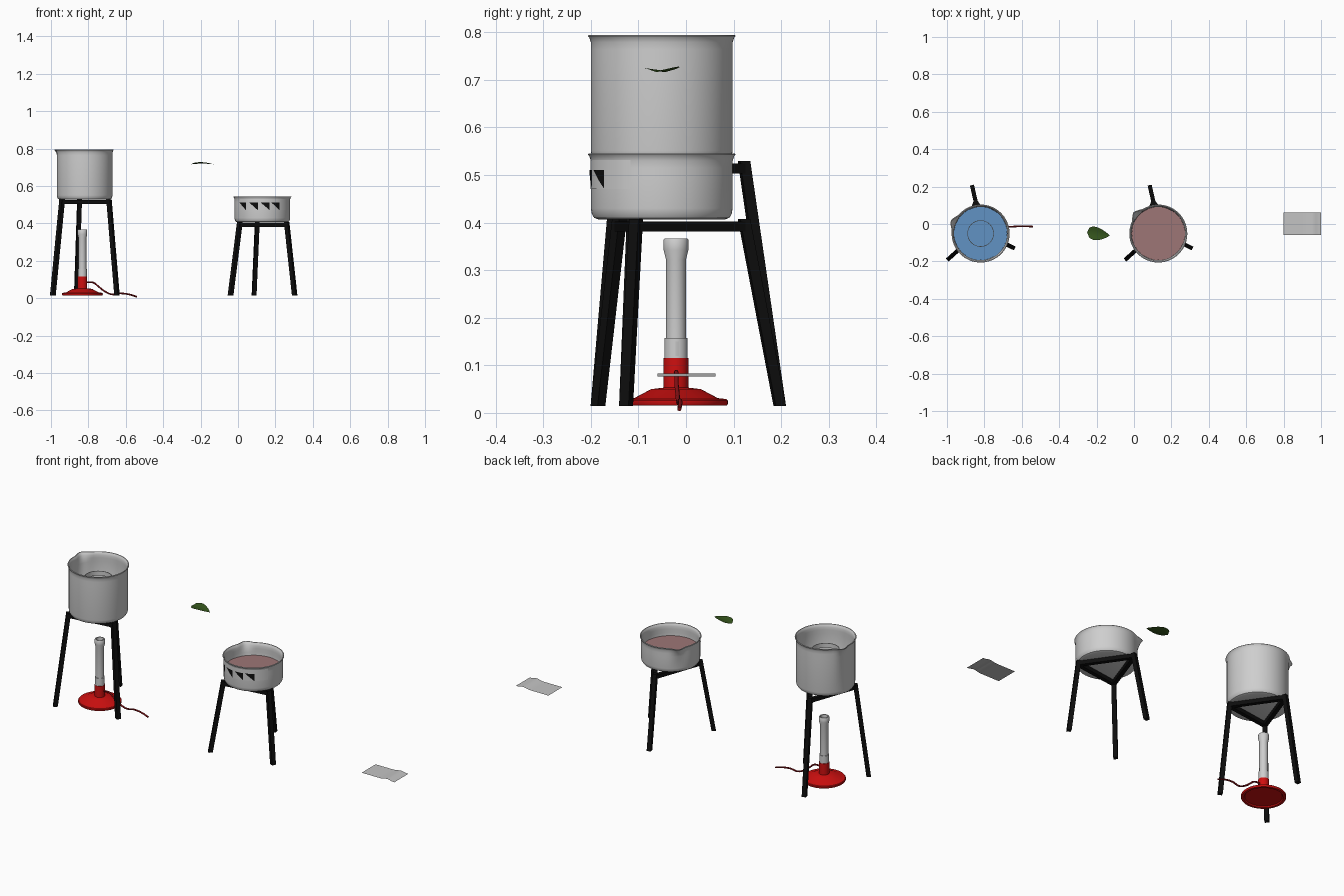
import bpy, bmesh, math
from mathutils import Vector

if "Cube" in bpy.data.objects:
    bpy.data.objects.remove(bpy.data.objects["Cube"])

def material(name, *rgb):
    m = bpy.data.materials.new(name)
    m.diffuse_color = (*rgb, 1)
    m.use_nodes = True
    m.node_tree.nodes["Principled BSDF"].inputs["Base Color"].default_value = m.diffuse_color
    return m

GREY = material("pale grey", 0.62, 0.62, 0.62)
PAPER = material("sheet grey", 0.55, 0.55, 0.55)
BLACK = material("iron black", 0.004, 0.004, 0.004)
RED = material("red", 0.62, 0.005, 0.005)
HOSE = material("dark red", 0.22, 0.005, 0.007)
BLUE = material("water blue", 0.12, 0.29, 0.55)
PINK = material("brownish pink", 0.34, 0.18, 0.18)
GREEN = material("leaf green", 0.035, 0.09, 0.012)

def finish(name, bm, mat, smooth=True):
    me = bpy.data.meshes.new(name)
    bm.to_mesh(me)
    bm.free()
    ob = bpy.data.objects.new(name, me)
    bpy.context.collection.objects.link(ob)
    me.materials.append(mat)
    if smooth:
        bpy.ops.object.select_all(action='DESELECT')
        ob.select_set(True)
        bpy.context.view_layer.objects.active = ob
        bpy.ops.object.shade_smooth_by_angle(angle=math.radians(35))
    return ob

def lathe(name, profile, centre, mat, n=48, shape=None):
    """Revolve (radius, z) points; shape may return an extra radius."""
    bm = bmesh.new()
    rings = []
    for r, z in profile:
        if r == 0:
            rings.append([bm.verts.new((*centre, z))] * n)
            continue
        ring = []
        for i in range(n):
            a = 2 * math.pi * i / n
            q = r + (shape(a, z) if shape else 0)
            ring.append(bm.verts.new((centre[0] + q * math.cos(a), centre[1] + q * math.sin(a), z)))
        rings.append(ring)
    for lo, hi in zip(rings, rings[1:]):
        for i in range(n):
            j = (i + 1) % n
            bm.faces.new(list(dict.fromkeys((lo[i], lo[j], hi[j], hi[i]))))
    return finish(name, bm, mat)

def bar(bm, a, b, w):
    """Square bar between two points, with level ends."""
    a, b = Vector(a), Vector(b)
    d = b - a
    flat = Vector((d.x, d.y, 0)).normalized()
    side = Vector((-flat.y, flat.x, 0)) * w / 2
    upright = abs(d.z) > 0.1
    up = flat * w / 2 if upright else Vector((0, 0, w / 2))
    ends = [[bm.verts.new(p + side * s + up * t) for s, t in ((-1, -1), (1, -1), (1, 1), (-1, 1))]
            for p in (a, b)]
    for i in range(4):
        j = (i + 1) % 4
        bm.faces.new((ends[0][i], ends[0][j], ends[1][j], ends[1][i]))
    bm.faces.new(ends[0][::-1])
    bm.faces.new(ends[1])

def stand(name, x, top):
    """Three splayed legs with a triangular frame on top."""
    feet = [(-0.04, -0.185), (0.303, -0.126), (0.086, 0.197)]
    heads = [(0.01, -0.14), (0.26, -0.105), (0.103, 0.122)]
    bm = bmesh.new()
    for i in range(3):
        f, h, k = feet[i], heads[i], heads[(i + 1) % 3]
        bar(bm, (f[0] + x, f[1], 0.015), (h[0] + x, h[1], top + 0.004), 0.022)
        bar(bm, (h[0] + x, h[1], top - 0.011), (k[0] + x, k[1], top - 0.011), 0.021)
    bmesh.ops.recalc_face_normals(bm, faces=bm.faces)
    finish(name, bm, BLACK, False)

def pot(name, centre, base, top, spout):
    """Thin-walled pot with rounded base, flared rim and pouring lip."""
    def lip(a, z):
        d = abs((a - spout + math.pi) % (2 * math.pi) - math.pi)
        return 0.022 * max(0, 1 - d / 0.28) * max(0, 1 - (top - z) / 0.05)
    profile = [(0, base), (0.132, base), (0.142, base + 0.004), (0.147, base + 0.012), (0.149, base + 0.024),
               (0.149, top - 0.05), (0.149, top - 0.03), (0.149, top - 0.015), (0.152, top - 0.006),
               (0.155, top - 0.002), (0.154, top), (0.150, top), (0.146, top - 0.006), (0.143, top - 0.015),
               (0.143, top - 0.03), (0.143, top - 0.05), (0.143, base + 0.02), (0.134, base + 0.007),
               (0, base + 0.007)]
    lathe(name, profile, centre, GREY, 72, lip)

def wrap(name, centre, r, spans, z0, z1, mat, triangle):
    """Thin plates bent round a pot; triangles have a sloping lower edge."""
    bm = bmesh.new()
    for a0, a1 in spans:
        n = max(4, int((a1 - a0) / 4))
        cols = []
        for i in range(n + 1):
            t = i / n
            a = math.radians(a0 + (a1 - a0) * t)
            low = z1 - max(t, 0.02) * (z1 - z0) if triangle else z0
            x, y = centre[0] + r * math.cos(a), centre[1] + r * math.sin(a)
            cols.append((bm.verts.new((x, y, low)), bm.verts.new((x, y, z1))))
        for p, q in zip(cols, cols[1:]):
            bm.faces.new((p[0], q[0], q[1], p[1]))
    finish(name, bm, mat)

# Stands and pots
LARGE, SMALL = (-0.82, -0.051), (0.13, -0.051)
stand("tall_stand", -0.95, 0.525)
stand("short_stand", 0, 0.403)
pot("large_pot", LARGE, 0.527, 0.794, math.radians(157))
pot("small_pot", SMALL, 0.406, 0.545, math.radians(139))

# Liquids and the ring rising above the water
lathe("water", [(0.1425, 0.645), (0, 0.645)], LARGE, BLUE)
lathe("water_ring", [(0.071, 0.70), (0.071, 0.725), (0.068, 0.725), (0.068, 0.70)], LARGE, GREY)
lathe("pink_liquid", [(0.1425, 0.478), (0, 0.478)], SMALL, PINK)

# Patterned band on the small pot
wrap("band_plate", SMALL, 0.1502, [(217, 334)], 0.471, 0.531, GREY, False)
wrap("band_triangles", SMALL, 0.1515, [(217, 235), (243, 261), (267, 285), (289, 307)],
     0.471, 0.511, BLACK, True)

# Burner
BURNER = (-0.832, -0.021)
lathe("burner_base", [(0, 0.022), (0.09, 0.022), (0.095, 0.016), (0.107, 0.016), (0.109, 0.019), (0.109, 0.026),
                      (0.106, 0.029), (0.088, 0.031), (0.052, 0.05), (0.026, 0.053), (0.026, 0.115),
                      (0, 0.115)], BURNER, RED)
lathe("burner_collar", [(0.0245, 0.115), (0.0245, 0.157), (0.021, 0.157)], BURNER, GREY, 32)
lathe("burner_tube", [(0.021, 0.15), (0.021, 0.322), (0.026, 0.342), (0.026, 0.364), (0.024, 0.367),
                      (0.019, 0.367), (0.017, 0.33), (0, 0.32)], BURNER, GREY, 32)
wrap("air_slot", BURNER, 0.0248, [(-2, 14)], 0.12, 0.15, PAPER, False)

# Gas hose
curve = bpy.data.curves.new("gas_hose", 'CURVE')
curve.dimensions = '3D'
curve.bevel_depth = 0.0045
curve.bevel_resolution = 2
curve.use_fill_caps = True
path = [(-0.81, -0.021, 0.085), (-0.775, -0.02, 0.084), (-0.745, -0.02, 0.062), (-0.72, -0.018, 0.042),
        (-0.675, -0.016, 0.021), (-0.63, -0.013, 0.026), (-0.585, -0.012, 0.021), (-0.54, -0.014, 0.008)]
spline = curve.splines.new('BEZIER')
spline.bezier_points.add(len(path) - 1)
for p, co in zip(spline.bezier_points, path):
    p.co = co
    p.handle_left_type = p.handle_right_type = 'AUTO'
curve.materials.append(HOSE)
bpy.context.collection.objects.link(bpy.data.objects.new("gas_hose", curve))

# Leaf folded along its midrib
bm = bmesh.new()
rows = []
for i in range(13):
    t = i / 12
    w = 0.036 * math.sin(math.pi * t ** 0.62) ** 0.8 if 0 < i < 12 else 0.001
    x, y, z = -0.25 + 0.12 * t, -0.045 - 0.016 * t, 0.716 + 0.004 * math.sin(math.pi * t)
    rows.append([bm.verts.new((x, y + s * w, z + (0.008 if s > 0 else 0.005) * abs(s) * w / 0.036))
                 for s in (-1, -0.5, 0, 0.5, 1)])
for p, q in zip(rows, rows[1:]):
    for i in range(4):
        bm.faces.new((p[i], q[i], q[i + 1], p[i + 1]))
finish("leaf", bm, GREEN)

# Slightly wavy loose sheet
bm = bmesh.new()
rows = []
for i in range(21):
    t = i / 20
    z = 0.076 + 0.007 * math.exp(-((t - 0.78) / 0.12) ** 2)
    rows.append([bm.verts.new((0.8 + 0.2 * t, y, z)) for y in (-0.06, 0.062)])
for p, q in zip(rows, rows[1:]):
    bm.faces.new((p[0], q[0], q[1], p[1]))
finish("loose_sheet", bm, PAPER)
